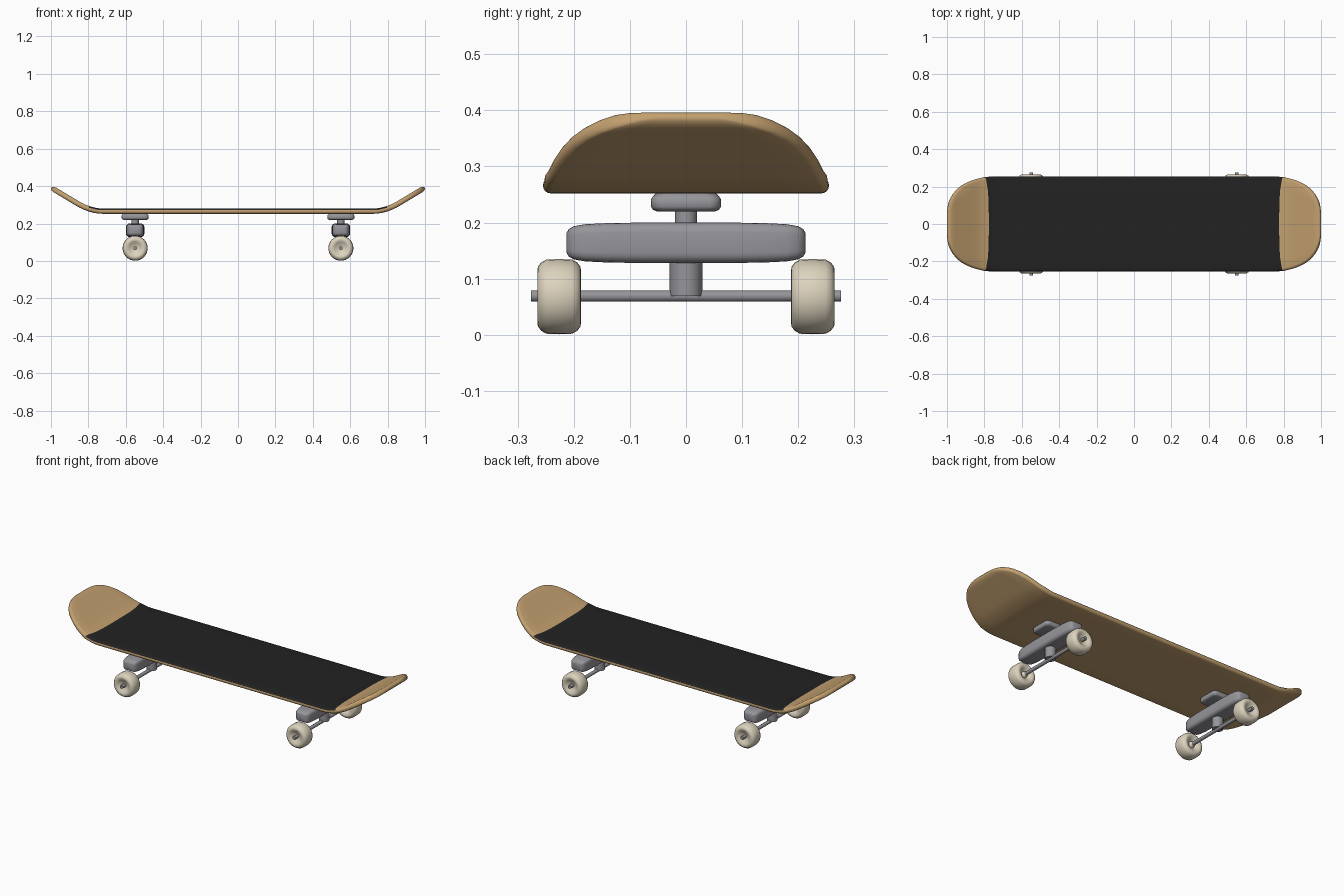
import bpy, bmesh
from math import sin, cos, pi, atan

default = bpy.data.objects.get("Cube")
if default:
    bpy.data.objects.remove(default, do_unlink=True)


def material(name, rgb, rough=0.6):
    m = bpy.data.materials.new(name)
    m.use_nodes = True
    m.diffuse_color = (*rgb, 1)
    bsdf = m.node_tree.nodes["Principled BSDF"]
    bsdf.inputs["Base Color"].default_value = (*rgb, 1)
    bsdf.inputs["Roughness"].default_value = rough
    return m


WOOD = material("maple_wood", (0.54, 0.35, 0.16))
GRIP = material("black_grip", (0.016, 0.016, 0.016), 0.9)
METAL = material("grey_metal", (0.30, 0.30, 0.325))
RUBBER = material("cream_wheel", (0.72, 0.65, 0.51))


def loft(name, rings, mats, cap=True, angle=40):
    """Skin a list of equal closed rings into one smooth-shaded object."""
    bm = bmesh.new()
    loops = [[bm.verts.new(p) for p in ring] for ring in rings]
    n = len(loops[0])
    for a, b in zip(loops, loops[1:]):
        for i in range(n):
            j = (i + 1) % n
            bm.faces.new((a[i], a[j], b[j], b[i]))
    if cap:
        bm.faces.new(loops[0])
        bm.faces.new(loops[-1])
    bmesh.ops.recalc_face_normals(bm, faces=bm.faces)
    mesh = bpy.data.meshes.new(name)
    bm.to_mesh(mesh)
    bm.free()
    for m in mats:
        mesh.materials.append(m)
    ob = bpy.data.objects.new(name, mesh)
    bpy.context.collection.objects.link(ob)
    bpy.ops.object.select_all(action="DESELECT")
    ob.select_set(True)
    bpy.context.view_layer.objects.active = ob
    bpy.ops.object.shade_smooth_by_angle(angle=angle * pi / 180)
    return ob


def lathe_y(name, profile, x, z, mat, segs=32):
    """Revolve (y, radius) points about a line along y."""
    rings = [[(x + r * cos(2 * pi * i / segs), y, z + r * sin(2 * pi * i / segs))
              for i in range(segs)] for y, r in profile]
    return loft(name, rings, [mat])


def post(name, x, radius, z0, z1, mat, segs=16):
    rings = [[(x + radius * cos(2 * pi * i / segs), radius * sin(2 * pi * i / segs), z)
              for i in range(segs)] for z in (z0, z1)]
    return loft(name, rings, [mat])


def rounded_section(hx, hz, r, steps=4):
    """Rounded rectangle outline in two coordinates."""
    pts = []
    for k, (sx, sz) in enumerate(((1, 1), (-1, 1), (-1, -1), (1, -1))):
        for i in range(steps + 1):
            a = (k + i / steps) * pi / 2
            pts.append((sx * (hx - r) + r * cos(a), sz * (hz - r) + r * sin(a)))
    return pts


# Deck: centre line, half width and rounded section at each station
BEND, STRAIGHT, SLOPE, HALF_T, HALF_W = 0.72, 0.86, 0.6, 0.014, 0.255


def deck_line(a):
    t = max(0, min(a, STRAIGHT) - BEND)
    run = STRAIGHT - BEND
    z = 0.266 + SLOPE * t * t / (2 * run) + SLOPE * max(0, a - STRAIGHT)
    return z, atan(SLOPE * t / run)


def deck_ring(a, side, thick):
    t = max(0, (a - 0.7) / 0.3)
    w = HALF_W * (1 - t ** 2.5) ** 0.34
    h = HALF_T * thick
    section = []
    for s in (1, -1):
        for i in range(9):
            ang = s * (-pi / 2 + pi * i / 8) if s > 0 else pi / 2 + pi * i / 8
            section.append((s * (w - 0.014) + 0.014 * cos(ang), h * sin(ang)))
        for k in range(1, 8):
            section.append((s * (w - 0.014) * (1 - k / 4), s * h))
    ring = []
    for y, n in section:
        # the grip boundary bows outward near the edges
        ax = a + (0.02 * (abs(y) / HALF_W) ** 4 if abs(a - 0.78) < 0.001 else 0)
        z, tilt = deck_line(ax)
        ring.append((side * (ax - n * sin(tilt)), y, z + n * cos(tilt)))
    return ring


half = [(a, 1) for a in (0.3, 0.6, 0.7, 0.72, 0.74, 0.76, 0.78, 0.82, 0.84,
                         0.86, 0.89, 0.92, 0.945, 0.965, 0.98)]
half += [(0.988, 0.85), (0.994, 0.62), (0.998, 0.3)]
stations = [deck_ring(a, -1, t) for a, t in reversed(half)]
stations += [deck_ring(a, 1, t) for a, t in half]
deck = loft("deck", stations, [WOOD, GRIP], angle=50)
for f in deck.data.polygons:
    if f.normal.z > 0.5 and abs(f.center.x) < 0.79:
        f.material_index = 1

# Trucks and wheels, one set at each end
HANGER = ((0, 1), (0.08, 1), (0.14, 0.975), (0.18, 0.92), (0.2, 0.82),
          (0.209, 0.68), (0.213, 0.48))
WHEEL = ((0.19, 0.01), (0.204, 0.018), (0.192, 0.034), (0.187, 0.045),
         (0.188, 0.053), (0.194, 0.061), (0.203, 0.066), (0.226, 0.067),
         (0.249, 0.066), (0.258, 0.061), (0.264, 0.053), (0.265, 0.045),
         (0.26, 0.034), (0.248, 0.018), (0.247, 0.01))
AXLE_Z = 0.069

for side, label in ((1, "left"), (-1, "right")):
    x = side * 0.55

    # mounting plate with softened rims
    plate = []
    for z, inset in ((0.22, 0.01), (0.223, 0.003), (0.228, 0),
                     (0.242, 0), (0.247, 0.003), (0.252, 0.008)):
        sec = rounded_section(0.072 - inset, 0.062 - inset, 0.02)
        plate.append([(x + px, py, z) for px, py in sec])
    loft(label + "_mounting_plate", plate, [METAL])

    post(label + "_kingpin", x, 0.02, 0.19, 0.225, METAL)
    post(label + "_axle_post", x, 0.029, AXLE_Z, 0.14, METAL)

    # tapered hanger
    body = [(-y, s) for y, s in reversed(HANGER[1:])] + list(HANGER)
    rings = [[(x + px * s, y, 0.164 + pz * s)
              for px, pz in rounded_section(0.049, 0.036, 0.018)] for y, s in body]
    loft(label + "_hanger", rings, [METAL], angle=60)

    lathe_y(label + "_axle", ((-0.276, 0.01), (0.276, 0.01)), x, AXLE_Z, METAL, 16)
    for s, where in ((-1, "front"), (1, "back")):
        profile = [(s * y, r) for y, r in WHEEL]
        lathe_y(f"{label}_{where}_wheel", profile, x, 0.068, RUBBER)
